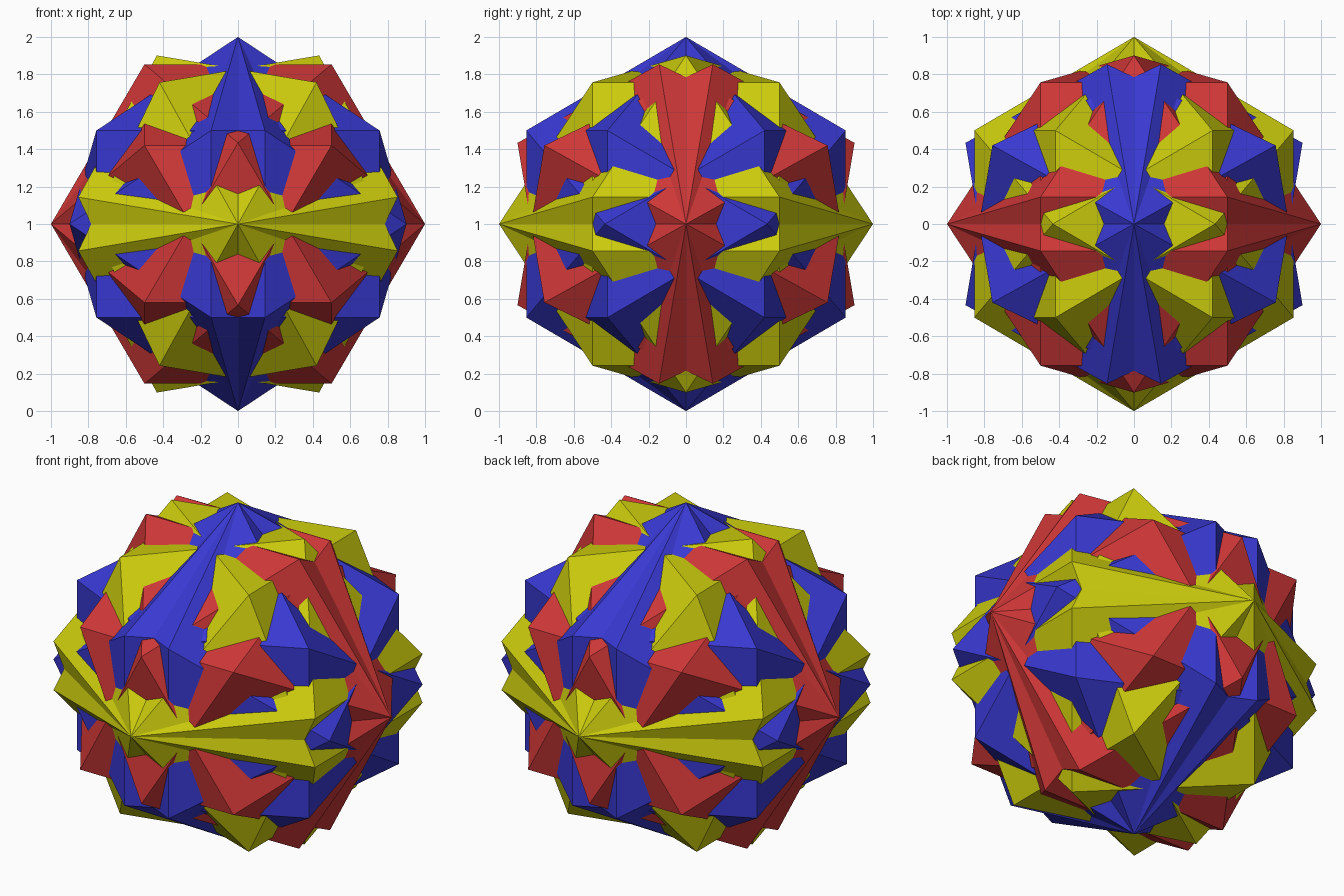
import bpy, bmesh, math
from mathutils import Matrix, Vector

if "Cube" in bpy.data.objects:
    bpy.data.objects.remove(bpy.data.objects["Cube"])

TWIST = math.radians(64.3)   # turn of each solid about its own axis
# cyclic axis swap: carries the z axis to y, then to x
CYCLE = Matrix(((0, 1, 0), (0, 0, 1), (1, 0, 0)))


def material(name, rgb):
    m = bpy.data.materials.new(name)
    m.diffuse_color = (*rgb, 1)
    m.use_nodes = True
    m.node_tree.nodes["Principled BSDF"].inputs["Base Color"].default_value = m.diffuse_color
    return m


def cuboctahedron(name, transform, mat):
    """Unit-radius cuboctahedron with a corner on its local z axis."""
    bm = bmesh.new()
    s = math.sqrt(0.5)
    for a in (-s, s):
        for b in (-s, s):
            for p in ((a, b, 0), (a, 0, b), (0, a, b)):
                bm.verts.new(transform @ Vector(p))
    bmesh.ops.convex_hull(bm, input=bm.verts[:])
    # merge the triangle pairs into square faces
    bmesh.ops.dissolve_limit(bm, angle_limit=0.02, verts=bm.verts[:], edges=bm.edges[:])
    bmesh.ops.recalc_face_normals(bm, faces=bm.faces[:])
    mesh = bpy.data.meshes.new(name)
    bm.to_mesh(mesh)
    bm.free()
    mesh.materials.append(mat)
    obj = bpy.data.objects.new(name, mesh)
    obj.location.z = 1
    bpy.context.collection.objects.link(obj)


# one mirrored pair of solids per axis, one colour per pair
pairs = (("blue", (0.04, 0.04, 0.64)),
         ("yellow", (0.6, 0.6, 0.004)),
         ("red", (0.62, 0.038, 0.038)))
corner_up = Matrix.Rotation(math.radians(45), 3, 'X')
swap = Matrix.Identity(3)
for colour, rgb in pairs:
    mat = material(colour, rgb)
    for side, sign in (("left", -1), ("right", 1)):
        turn = Matrix.Rotation(sign * TWIST, 3, 'Z')
        cuboctahedron(f"{colour}_solid_{side}_turn", swap @ turn @ corner_up, mat)
    swap = CYCLE @ swap
